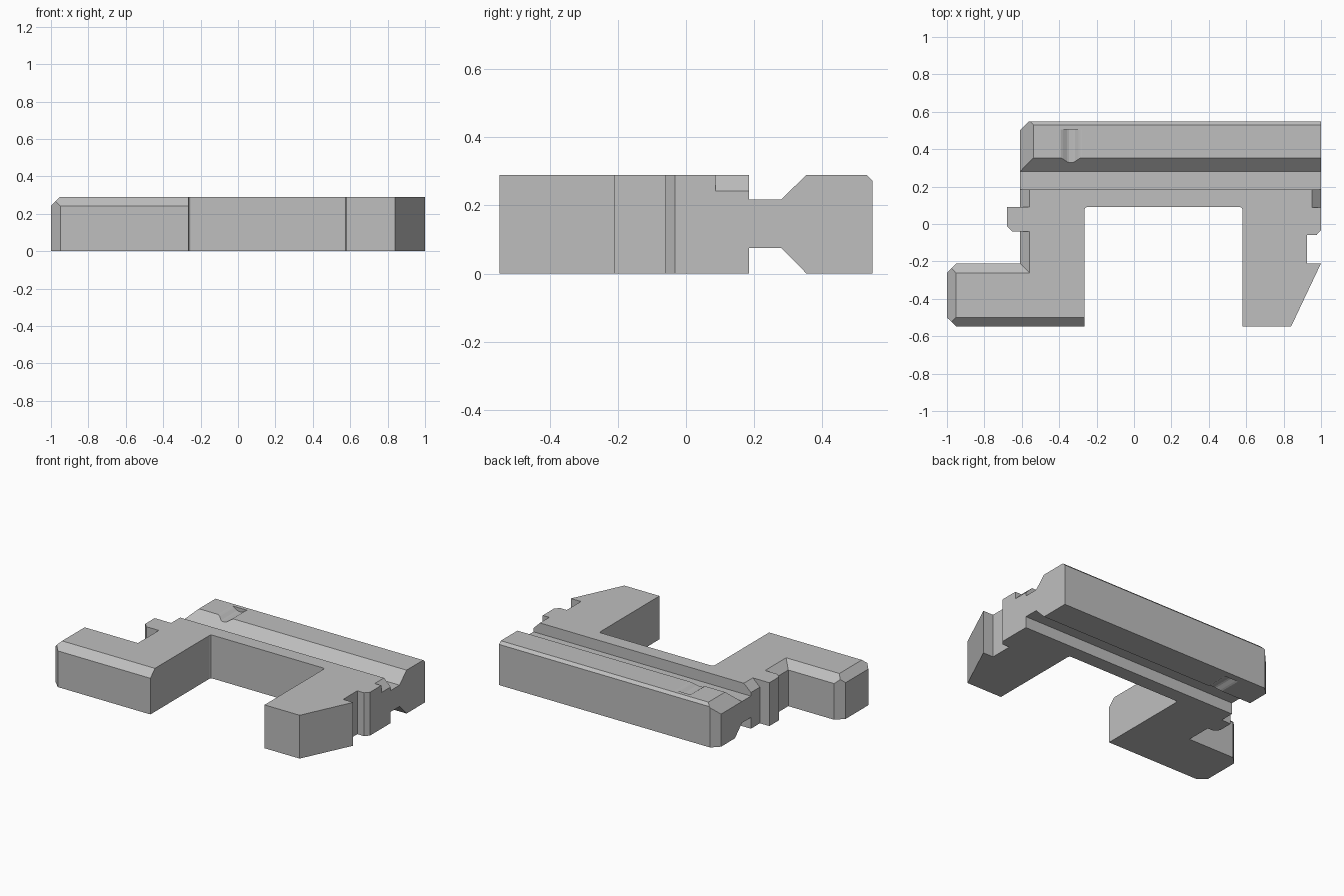
import bpy, bmesh, math
from mathutils import Vector

if "Cube" in bpy.data.objects:
    bpy.data.objects.remove(bpy.data.objects["Cube"])

H = 0.29  # overall thickness

grey = bpy.data.materials.new("plain grey")
grey.diffuse_color = (0.52, 0.52, 0.52, 1)
grey.use_nodes = True
grey.node_tree.nodes["Principled BSDF"].inputs["Base Color"].default_value = grey.diffuse_color


def add_object(name, bm):
    bmesh.ops.recalc_face_normals(bm, faces=bm.faces)
    mesh = bpy.data.meshes.new(name)
    bm.to_mesh(mesh)
    bm.free()
    mesh.materials.append(grey)
    obj = bpy.data.objects.new(name, mesh)
    bpy.context.collection.objects.link(obj)
    return obj


def prism(name, start, sweep):
    """Extrude a closed outline along a vector."""
    bm = bmesh.new()
    face = bm.faces.new([bm.verts.new(p) for p in start])
    ext = bmesh.ops.extrude_face_region(bm, geom=[face])
    moved = [g for g in ext["geom"] if isinstance(g, bmesh.types.BMVert)]
    bmesh.ops.translate(bm, verts=moved, vec=Vector(sweep))
    return add_object(name, bm)


def hull(name, points):
    bm = bmesh.new()
    for p in points:
        bm.verts.new(p)
    bmesh.ops.convex_hull(bm, input=bm.verts)
    bmesh.ops.dissolve_limit(bm, angle_limit=0.01, verts=bm.verts, edges=bm.edges)
    return add_object(name, bm)


def combine(target, other, operation):
    mod = target.modifiers.new(operation, "BOOLEAN")
    mod.operation, mod.solver, mod.object = operation, "EXACT", other
    bpy.context.view_layer.objects.active = target
    bpy.ops.object.modifier_apply(modifier=mod.name)
    bpy.data.objects.remove(other)


def chamfer(target, inner, outer, d):
    """Slope the top edge down by d, from the inner line to the outer line."""
    pts = []
    for (ix, iy), (ox, oy) in zip(inner, outer):
        pts += [(ix, iy, H), (ox, oy, H - d), (ox, oy, H + 0.05), (ix, iy, H + 0.05)]
        # continue the slope past the outer line
        ex, ey = 2 * ox - ix, 2 * oy - iy
        pts += [(ex, ey, H - 2 * d), (ex, ey, H + 0.05)]
    combine(target, hull("chamfer_cutter", pts), "DIFFERENCE")


# Bracket with two legs, side tab and right-hand notch
plan = [(-0.61, 0.185), (-0.61, 0.09), (-0.68, 0.09), (-0.68, -0.01), (-0.65, -0.04),
        (-0.61, -0.04), (-0.61, -0.21), (-0.95, -0.21), (-1, -0.26), (-1, -0.5),
        (-0.95, -0.548), (-0.265, -0.548), (-0.265, 0.078), (-0.261, 0.086),
        (-0.253, 0.09), (0.568, 0.09), (0.576, 0.086), (0.58, 0.078),
        (0.58, -0.548), (0.84, -0.548), (1, -0.21), (0.925, -0.21),
        (0.925, -0.06), (0.975, -0.06), (1, -0.032), (1, 0.185)]
bracket = prism("bracket", [(x, y, 0) for x, y in plan], (0, 0, H))

# Sloped top edges of the foot, the left wall and the right shoulder
c = 0.048
chamfer(bracket, [(-1.1, -0.5), (-0.265, -0.5)], [(-1.1, -0.548), (-0.265, -0.548)], c)
chamfer(bracket, [(-0.952, -0.6), (-0.952, -0.15)], [(-1, -0.6), (-1, -0.15)], c)
chamfer(bracket, [(-1.1, -0.262), (-0.558, -0.262)], [(-1.1, -0.21), (-0.61, -0.21)], c)
for y0, y1, yo in [(-0.262, -0.04, -0.21), (0.09, 0.185, 0.09)]:
    top = H + 0.05
    pts = [(-0.558, y0, H), (-0.558, y0, top), (-0.61, yo, H - c), (-0.61, yo, top),
           (-0.558, y1, H), (-0.558, y1, top), (-0.61, y1, H - c), (-0.61, y1, top)]
    combine(bracket, hull("wall_cutter", pts), "DIFFERENCE")
chamfer(bracket, [(0.952, 0.087), (0.952, 0.185)], [(1, 0.087), (1, 0.185)], c)

# Rail with a waisted neck, swept along x
profile = [(0.185, 0.075), (0.28, 0.075), (0.354, 0), (0.548, 0), (0.548, 0.272),
           (0.53, H), (0.354, H), (0.28, 0.218), (0.185, 0.218)]
rail = prism("rail", [(-0.61, y, z) for y, z in profile], (1.61, 0, 0))
chamfer(rail, [(-0.537, 0.28), (-0.537, 0.6)], [(-0.61, 0.28), (-0.61, 0.6)], 0.072)
corner = [(-0.61, 0.5, -0.1), (-0.56, 0.55, -0.1), (-0.6, 0.66, -0.1), (-0.72, 0.5, -0.1)]
combine(rail, prism("corner_cutter", corner, (0, 0, 0.6)), "DIFFERENCE")

# Shallow rounded dents above and below the rail
for sign in (1, -1):
    face_z = H if sign > 0 else 0
    dent = [(-0.4, 0.25, face_z + sign * 0.05)]
    for i in range(13):
        t = i / 12
        depth = min(0.025, 0.014 * (1 - math.cos(2 * math.pi * t)))
        dent.append((-0.4 + 0.125 * t, 0.25, face_z - sign * (depth - 0.0005)))
    dent.append((-0.275, 0.25, face_z + sign * 0.05))
    combine(rail, prism("dent_cutter", dent, (0, 0.254, 0)), "DIFFERENCE")

# Join the rail to the bracket
combine(bracket, rail, "UNION")
bracket.name = "rail_bracket"
